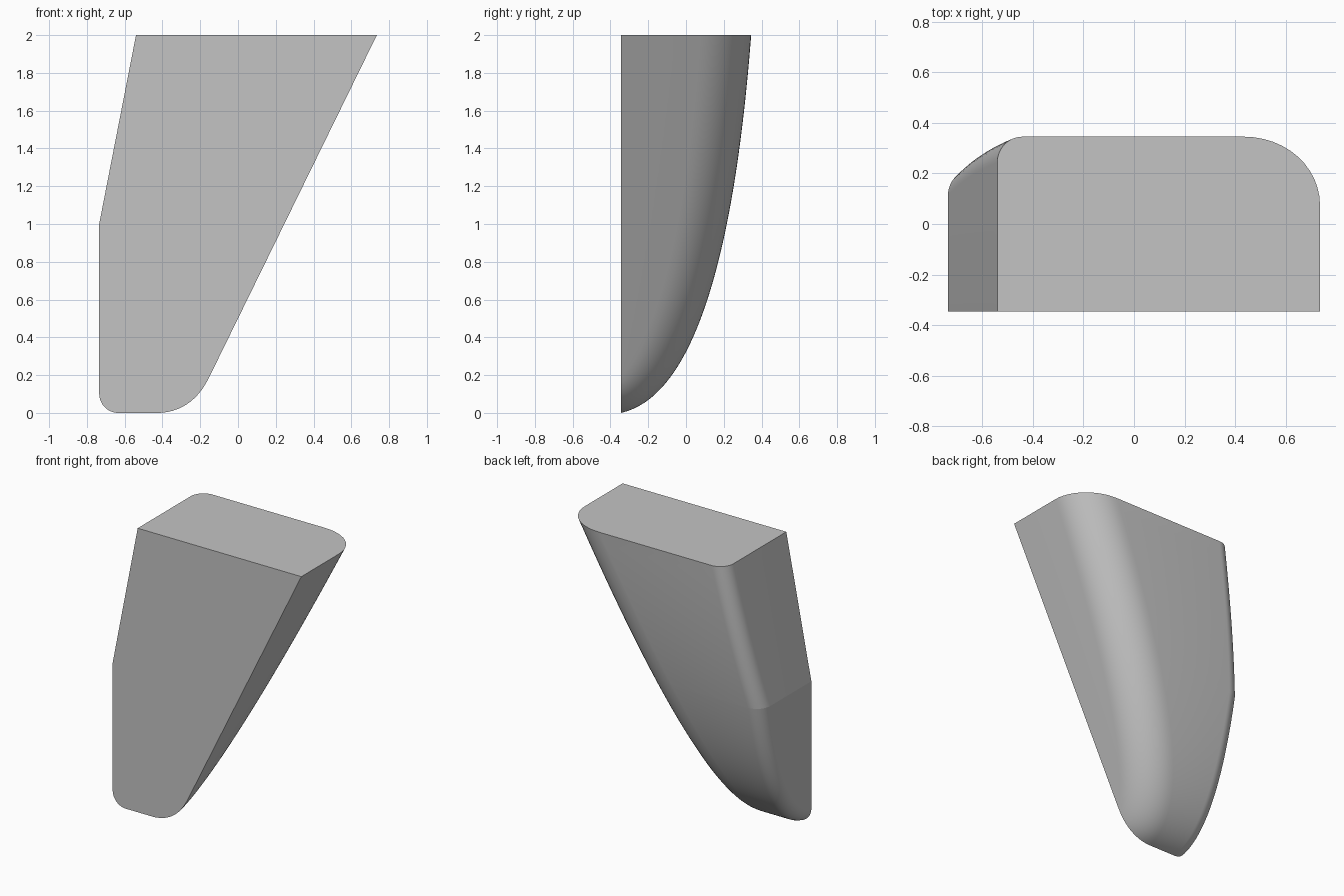
import bpy
import bmesh
import math
from mathutils import Vector

cube = bpy.data.objects.get("Cube")
if cube:
    bpy.data.objects.remove(cube, do_unlink=True)

FRONT, TOP, KINK = -0.345, 2.0, 1.0
LEAN = 0.49                    # slant of the long side wall
EDGE_X = -0.735                # upright side wall
R_SMALL, R_LARGE = 0.1, 0.28   # fillet radii along the curved back
STEPS, ARC = 48, 12

# Curved back: a quadratic curve with straight run-outs at both ends
A, B, C = Vector((0, FRONT, 0)), Vector((0, 0.2, 0.12)), Vector((0, 0.345, TOP))


def back_curve(t):
    c = min(max(t, 0), 1)
    point = A * (1 - c) ** 2 + B * 2 * c * (1 - c) + C * c * c
    tangent = (B - A) * 2 * (1 - c) + (C - B) * 2 * c
    return point + tangent * (t - c), tangent.normalized()


def fillet(point, outward, wall, radius, center_x):
    """Arc of a ball touching both the back surface and a side wall."""
    center = point - outward * radius
    center.x = center_x(center.z)
    angle = outward.angle(wall)
    arc = []
    for i in range(ARC + 1):
        f = i / ARC
        d = (outward * math.sin((1 - f) * angle) + wall * math.sin(f * angle)) / math.sin(angle)
        arc.append(center + d * radius)
    return arc


def section(t):
    point, tan = back_curve(t)
    outward = Vector((0, tan.z, -tan.y))
    small = fillet(point, outward, Vector((-1, 0, 0)), R_SMALL,
                   lambda z: EDGE_X + R_SMALL)
    large = fillet(point, outward, Vector((1, 0, -LEAN)).normalized(), R_LARGE,
                   lambda z: -0.245 + LEAN * z - R_LARGE * math.hypot(1, LEAN))
    ring = small[::-1] + large
    ends = [Vector((p.x, -1.5, p.z)) for p in (ring[0], ring[-1])]
    return [ends[0]] + ring + [ends[1]]


def cut(bm, co, no, clear=True):
    geom = bm.verts[:] + bm.edges[:] + bm.faces[:]
    bmesh.ops.bisect_plane(bm, geom=geom, plane_co=co, plane_no=no, clear_outer=clear)
    if clear:
        rim = [e for e in bm.edges if e.is_boundary]
        bmesh.ops.holes_fill(bm, edges=rim, sides=0)


# Loft the sections, running past the ends
bm = bmesh.new()
params = [-0.5, -0.2] + [i / STEPS for i in range(STEPS + 1)] + [1.15, 1.3]
rings = [[bm.verts.new(p) for p in section(t)] for t in params]
for low, high in zip(rings, rings[1:]):
    n = len(low)
    for i in range(n):
        j = (i + 1) % n
        bm.faces.new((low[i], low[j], high[j], high[i]))
bm.faces.new(rings[0][::-1])
bm.faces.new(rings[-1])

# Flat front and flat top
cut(bm, (0, FRONT, 0), (0, -1, 0))
cut(bm, (0, 0, TOP), (0, 0, 1))

# Bend the upright wall inward above the crease
cut(bm, (0, 0, KINK), (0, 0, 1), clear=False)
for v in bm.verts:
    if v.co.z > KINK and v.co.x < -0.5:
        v.co.x += 0.195 * (v.co.z - KINK)

# Smooth shading with sharp rims and crease
bmesh.ops.recalc_face_normals(bm, faces=bm.faces[:])
for f in bm.faces:
    f.smooth = True
for e in bm.edges:
    crease = all(abs(v.co.z - KINK) < 1e-4 and v.co.x < -0.5 for v in e.verts)
    e.smooth = not crease and e.calc_face_angle(0) < math.radians(30)

mesh = bpy.data.meshes.new("curved_wedge")
bm.to_mesh(mesh)
bm.free()
wedge = bpy.data.objects.new("curved_wedge", mesh)
bpy.context.collection.objects.link(wedge)

# Plain grey
grey = bpy.data.materials.new("light_grey")
grey.use_nodes = True
grey.diffuse_color = (0.55, 0.55, 0.55, 1)
grey.node_tree.nodes["Principled BSDF"].inputs["Base Color"].default_value = (0.55, 0.55, 0.55, 1)
mesh.materials.append(grey)
